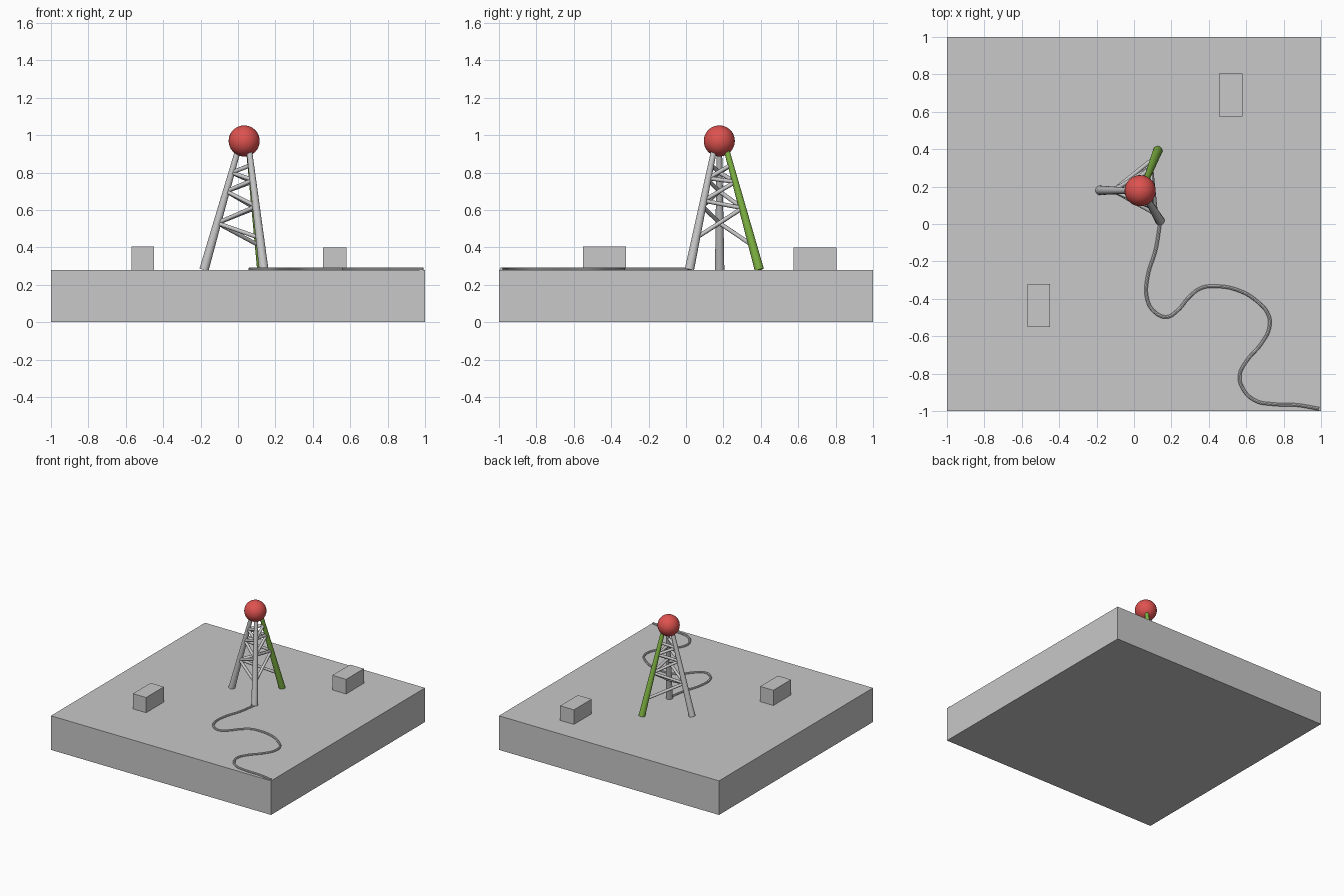
import bpy
import math
from mathutils import Vector

if "Cube" in bpy.data.objects:
    bpy.data.objects.remove(bpy.data.objects["Cube"])


def material(name, rgb):
    m = bpy.data.materials.new(name)
    m.diffuse_color = (*rgb, 1)
    m.use_nodes = True
    m.node_tree.nodes["Principled BSDF"].inputs["Base Color"].default_value = m.diffuse_color
    return m


GREY = material("grey", (0.58, 0.58, 0.58))
RED = material("red", (0.73, 0.085, 0.078))
GREEN = material("green", (0.21, 0.45, 0.055))


def finish(name, mat, smooth=False):
    ob = bpy.context.object
    ob.name = name
    ob.data.materials.append(mat)
    if smooth:
        bpy.ops.object.shade_smooth_by_angle(angle=math.radians(40))
    return ob


def box(name, x0, x1, y0, y1, z0, z1):
    bpy.ops.mesh.primitive_cube_add(
        size=1, location=((x0 + x1) / 2, (y0 + y1) / 2, (z0 + z1) / 2))
    bpy.context.object.scale = (x1 - x0, y1 - y0, z1 - z0)
    bpy.ops.object.transform_apply(location=False, rotation=False, scale=True)
    return finish(name, GREY)


def rod(name, a, b, ra, rb, mat=GREY, sides=24):
    a, b = Vector(a), Vector(b)
    d = b - a
    bpy.ops.mesh.primitive_cone_add(
        vertices=sides, radius1=ra, radius2=rb, depth=d.length,
        location=(a + b) / 2, rotation=d.to_track_quat('Z', 'Y').to_euler())
    return finish(name, mat, True)


# Ground slab and two blocks
TOP = 0.28
box("ground_slab", -1, 1, -1, 1, 0, TOP)
box("front_block", -0.57, -0.45, -0.55, -0.32, TOP - 0.01, 0.405)
box("back_block", 0.455, 0.58, 0.575, 0.805, TOP - 0.01, 0.40)

# Three tapered legs leaning in to the ball
LEGS = {
    "left": (Vector((-0.182, 0.18, TOP)), Vector((0.0, 0.178, 0.92)), GREY),
    "back": (Vector((0.127, 0.392, TOP)), Vector((0.058, 0.217, 0.92)), GREEN),
    "front": (Vector((0.138, 0.018, TOP)), Vector((0.06, 0.150, 0.92)), GREY),
}
for key, (foot, head, mat) in LEGS.items():
    rod(key + "_leg", foot, head, 0.025, 0.015, mat)


def on_leg(key, z):
    foot, head, _ = LEGS[key]
    return foot.lerp(head, (z - TOP) / (0.92 - TOP))


# Zigzag bracing between each pair of legs
BRACES = [
    ("back", "left", (0.41, 0.53, 0.61, 0.70, 0.75, 0.80, 0.84)),
    ("front", "left", (0.45, 0.53, 0.62, 0.70, 0.76, 0.80, 0.84)),
    ("front", "back", (0.45, 0.61, 0.65, 0.75, 0.77, 0.84)),
]
for a, b, heights in BRACES:
    for i in range(len(heights) - 1):
        ends = (a, b) if i % 2 == 0 else (b, a)
        rod(f"{a}_{b}_brace_{i + 1}", on_leg(ends[0], heights[i]),
            on_leg(ends[1], heights[i + 1]), 0.011, 0.011, sides=12)

# Ball on top
bpy.ops.mesh.primitive_uv_sphere_add(
    segments=48, ring_count=24, radius=0.083, location=(0.033, 0.178, 0.969))
finish("top_ball", RED, True)

# Cable winding over the slab to its corner
PATH = [(0.14, 0.01), (0.115, -0.14), (0.073, -0.28), (0.07, -0.40),
        (0.11, -0.47), (0.175, -0.497), (0.23, -0.465), (0.30, -0.385),
        (0.36, -0.342), (0.43, -0.333), (0.55, -0.352), (0.66, -0.415),
        (0.72, -0.49), (0.722, -0.56), (0.68, -0.64), (0.60, -0.735),
        (0.565, -0.81), (0.585, -0.885), (0.65, -0.945), (0.74, -0.963),
        (0.87, -0.968), (0.99, -0.988)]
curve = bpy.data.curves.new("cable", 'CURVE')
curve.dimensions = '3D'
curve.bevel_depth = 0.009
curve.bevel_resolution = 2
curve.resolution_u = 6
curve.use_fill_caps = True
spline = curve.splines.new('BEZIER')
spline.bezier_points.add(len(PATH) - 1)
for p, (x, y) in zip(spline.bezier_points, PATH):
    p.co = (x, y, TOP + 0.004)
    p.handle_left_type = p.handle_right_type = 'AUTO'
cable = bpy.data.objects.new("cable", curve)
bpy.context.collection.objects.link(cable)
bpy.ops.object.select_all(action='DESELECT')
cable.select_set(True)
bpy.context.view_layer.objects.active = cable
bpy.ops.object.convert(target='MESH')
finish("cable", GREY, True)
